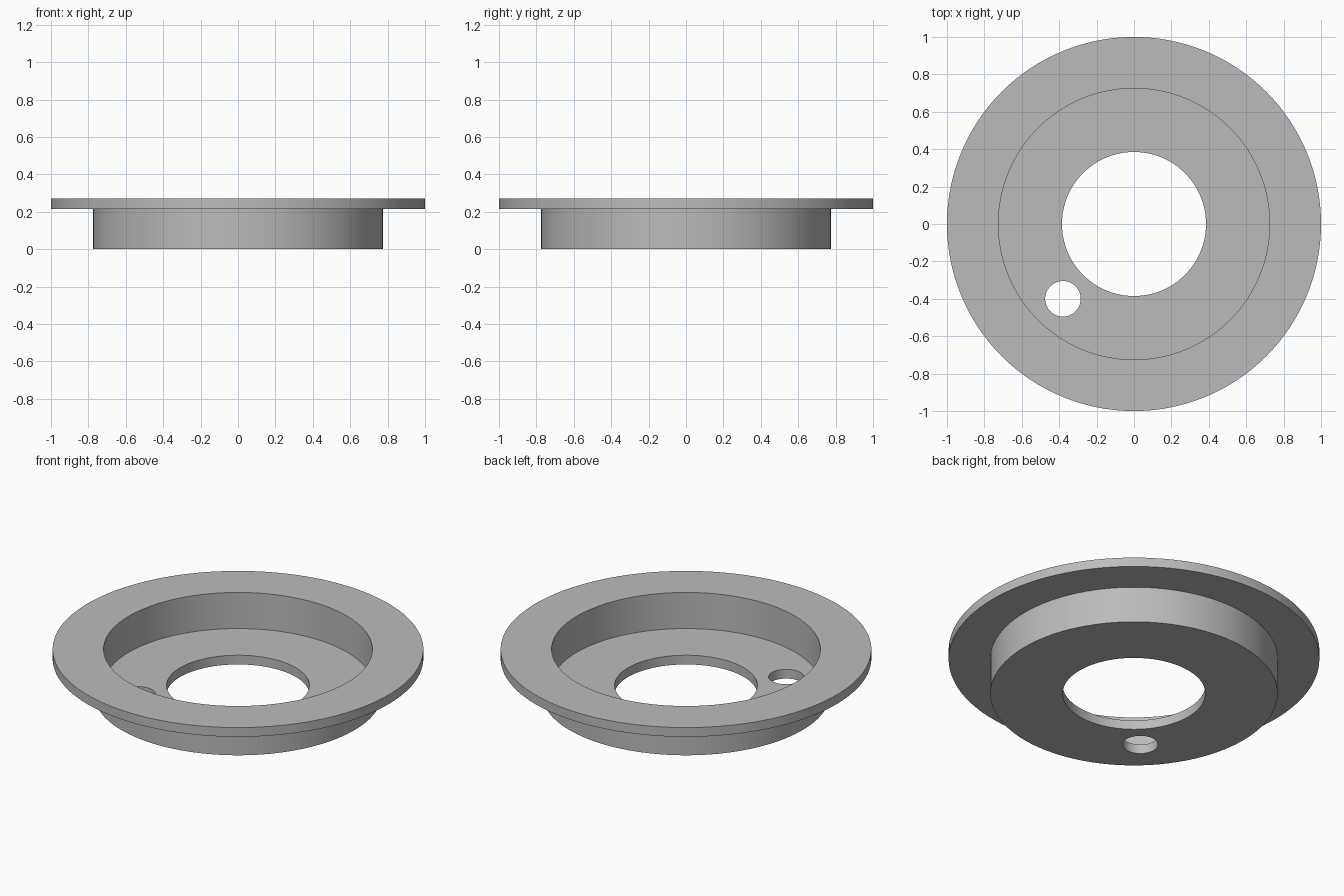
import bpy, bmesh, math

cube = bpy.data.objects.get("Cube")
if cube:
    bpy.data.objects.remove(cube, do_unlink=True)

SEGMENTS = 128
HEIGHT, THICK = 0.27, 0.055
RIM_R, WALL_OUT, WALL_IN, BORE_R = 1.0, 0.775, 0.725, 0.385
HOLE_R, HOLE_X, HOLE_Y = 0.095, -0.38, -0.40

# Plain grey metal
grey = bpy.data.materials.new("grey_metal")
grey.use_nodes = True
color = (0.5, 0.5, 0.5, 1)
grey.diffuse_color = color
grey.node_tree.nodes["Principled BSDF"].inputs["Base Color"].default_value = color


def revolve(name, profile):
    """Revolve a closed (radius, z) profile around the z axis."""
    bm = bmesh.new()
    verts = [bm.verts.new((r, 0, z)) for r, z in profile]
    edges = [bm.edges.new((v, verts[i - 1])) for i, v in enumerate(verts)]
    bmesh.ops.spin(bm, geom=verts + edges, cent=(0, 0, 0), axis=(0, 0, 1),
                   angle=math.tau, steps=SEGMENTS, use_merge=True)
    bmesh.ops.remove_doubles(bm, verts=bm.verts[:], dist=0.0001)
    bmesh.ops.recalc_face_normals(bm, faces=bm.faces[:])
    mesh = bpy.data.meshes.new(name)
    bm.to_mesh(mesh)
    bm.free()
    mesh.materials.append(grey)
    obj = bpy.data.objects.new(name, mesh)
    bpy.context.collection.objects.link(obj)
    return obj


# Cup with a wide rim and a central bore
cup = revolve("flanged_cup", [
    (BORE_R, 0), (WALL_OUT, 0), (WALL_OUT, HEIGHT - THICK),
    (RIM_R, HEIGHT - THICK), (RIM_R, HEIGHT), (WALL_IN, HEIGHT),
    (WALL_IN, THICK), (BORE_R, THICK)])

# Small off-centre hole through the floor
bpy.ops.mesh.primitive_cylinder_add(vertices=64, radius=HOLE_R, depth=THICK * 4,
                                    location=(HOLE_X, HOLE_Y, 0))
cutter = bpy.context.object
cutter.name = "hole_cutter"
cutter.hide_render = True
cutter.data.materials.append(grey)

cut = cup.modifiers.new("small_hole", 'BOOLEAN')
cut.operation = 'DIFFERENCE'
cut.solver = 'EXACT'
cut.object = cutter

bpy.ops.object.select_all(action='DESELECT')
cup.select_set(True)
bpy.context.view_layer.objects.active = cup
bpy.ops.object.modifier_apply(modifier=cut.name)
bpy.data.objects.remove(cutter, do_unlink=True)

# Smooth walls with crisp edges
bpy.ops.object.shade_smooth_by_angle(angle=math.radians(30))
